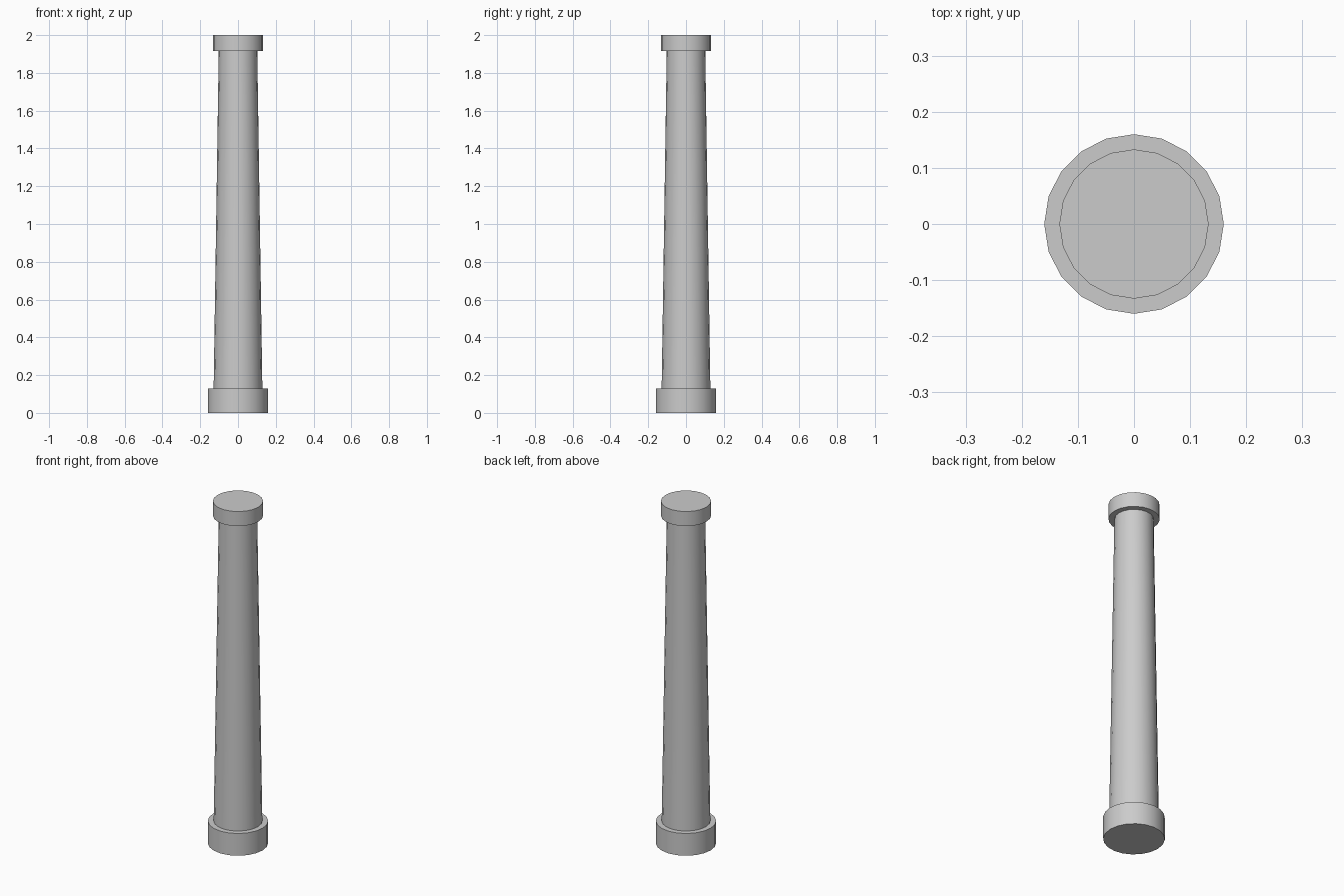
import bpy
import math

if "Cube" in bpy.data.objects:
    bpy.data.objects.remove(bpy.data.objects["Cube"])

SIDES = 20


def drum(name, z0, z1, r0, r1):
    """Capped, optionally tapered cylinder between two heights."""
    bpy.ops.mesh.primitive_cone_add(vertices=SIDES, radius1=r0, radius2=r1,
                                    depth=z1 - z0, location=(0, 0, (z0 + z1) / 2))
    obj = bpy.context.object
    obj.name = name
    bpy.ops.object.shade_smooth_by_angle(angle=math.radians(30))
    return obj


# Wide foot, tapered shaft, and cap
drum("column_base", 0.0, 0.13, 0.16, 0.16)
drum("column_shaft", 0.13, 1.915, 0.129, 0.102)
drum("column_capital", 1.915, 2.0, 0.133, 0.133)
